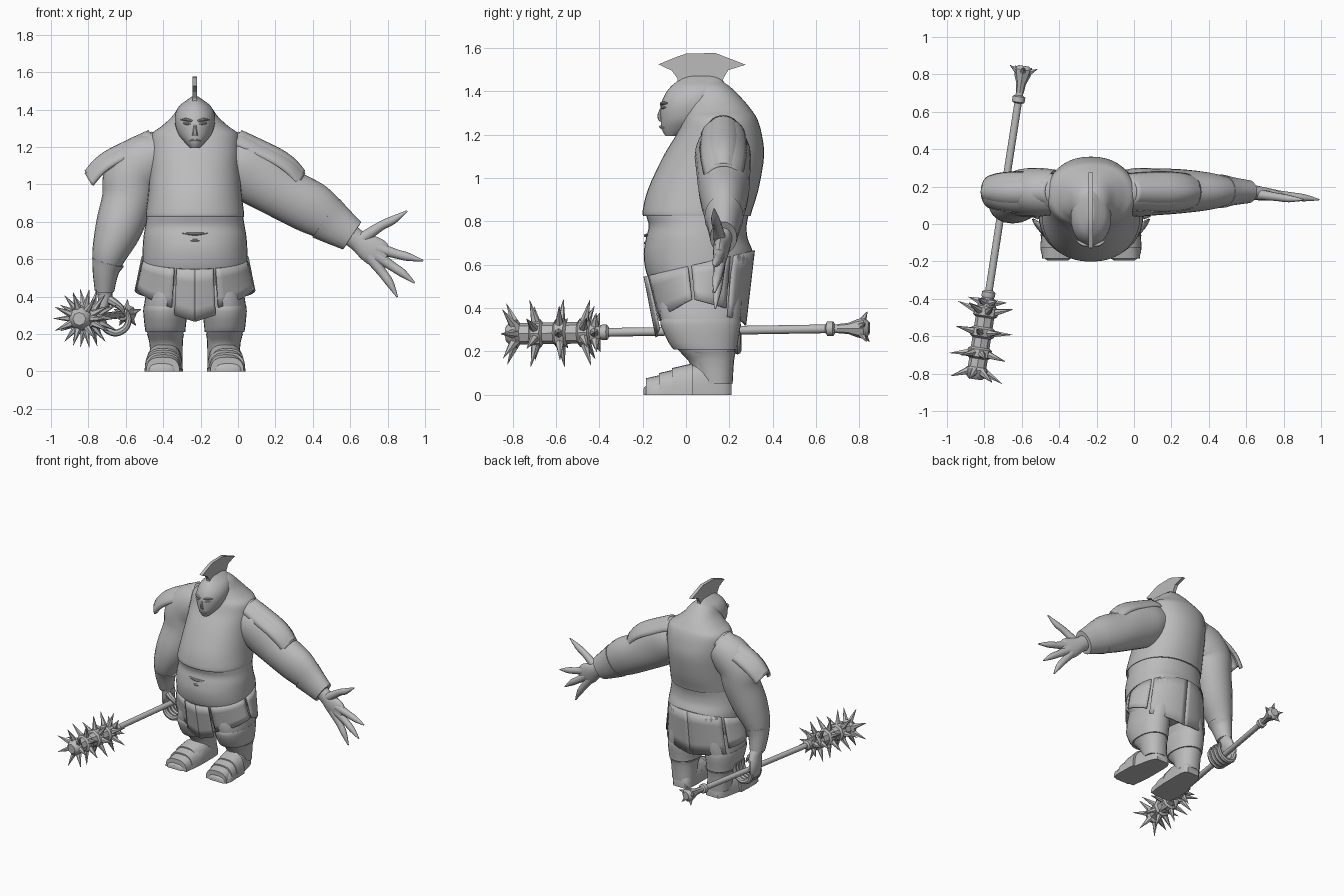
import bpy, bmesh, math
from mathutils import Vector, Matrix

C = -0.23  # x of the body's own mirror plane
grey = bpy.data.materials.new("plain grey")
grey.diffuse_color = (0.5, 0.5, 0.5, 1)


def finish(name, bm, angle=40, thick=0):
    bmesh.ops.recalc_face_normals(bm, faces=bm.faces[:])
    me = bpy.data.meshes.new(name)
    bm.to_mesh(me)
    bm.free()
    me.materials.append(grey)
    ob = bpy.data.objects.new(name, me)
    bpy.context.collection.objects.link(ob)
    if thick:
        m = ob.modifiers.new("thickness", 'SOLIDIFY')
        m.thickness, m.offset = thick, -1
    bpy.ops.object.select_all(action='DESELECT')
    ob.select_set(True)
    bpy.context.view_layer.objects.active = ob
    bpy.ops.object.shade_smooth_by_angle(angle=math.radians(angle))
    return ob


def curve(keys, n=4):
    """Catmull-Rom interpolation of tuples."""
    out = []
    for i in range(len(keys) - 1):
        a, b, c, d = (keys[max(0, min(len(keys) - 1, i + k))] for k in (-1, 0, 1, 2))
        for s in range(n):
            t = s / n
            out.append(tuple(q + 0.5 * t * (r - p + t * (2 * p - 5 * q + 4 * r - o + t * (3 * (q - r) + o - p)))
                             for p, q, r, o in zip(a, b, c, d)))
    return out + [keys[-1]]


def loft(name, rings, closed=True, caps=True, **kw):
    bm = bmesh.new()
    vs = [[bm.verts.new(p) for p in r] for r in rings]
    n = len(vs[0])
    for a, b in zip(vs, vs[1:]):
        for i in range(n if closed else n - 1):
            j = (i + 1) % n
            bm.faces.new((a[i], a[j], b[j], b[i]))
    if closed and caps:
        bm.faces.new(vs[0])
        bm.faces.new(vs[-1])
    return finish(name, bm, **kw)


def body(name, keys, p=2.2, sides=40, n=4, **kw):
    """Horizontal rings: z, centre x, half width, front y, back y."""
    def se(v):
        return math.copysign(abs(v) ** (2 / p), v)
    rings = []
    for z, cx, hx, yf, yb in curve(keys, n):
        rings.append([(cx + hx * se(math.sin(2 * math.pi * i / sides)),
                       (yf + yb) / 2 - (yb - yf) / 2 * se(math.cos(2 * math.pi * i / sides)), z)
                      for i in range(sides)])
    return loft(name, rings, **kw)


def tube(name, keys, sides=16, n=4, ref=(0, 1, 0), **kw):
    """Rings across a path: x, y, z, radius, radius along ref."""
    pts = curve(keys, n) if n > 1 else keys
    rings = []
    for i, k in enumerate(pts):
        t = (Vector(pts[min(i + 1, len(pts) - 1)][:3]) - Vector(pts[max(i - 1, 0)][:3])).normalized()
        u = t.cross(Vector(ref)).normalized()
        w = u.cross(t)
        rings.append([Vector(k[:3]) + u * k[3] * math.cos(2 * math.pi * j / sides)
                      + w * k[4] * math.sin(2 * math.pi * j / sides) for j in range(sides)])
    return loft(name, rings, **kw)


# torso: belly, chest plate running up into the hunched shoulders
body("belly", [(.40, C, .25, -.09, .22), (.50, C, .27, -.155, .28), (.57, C, .28, -.185, .30),
               (.65, C, .28, -.195, .31), (.72, C, .275, -.185, .285), (.78, C, .265, -.172, .28),
               (.84, C, .255, -.185, .29), (.90, C, .24, -.17, .29)])
body("chest_plate", [(.825, C, .262, -.197, .298), (.85, C, .262, -.2, .305), (.95, C, .25, -.175, .335),
                     (1.1, C, .24, -.105, .36), (1.2, C, .24, -.045, .35), (1.27, C, .23, -.015, .33),
                     (1.31, C, .18, 0, .305), (1.36, C, .125, .01, .265), (1.42, C, .08, .03, .205),
                     (1.45, C, .03, .06, .16)])
for z, h, dip in ((.735, .11, .012), (.70, .07, .004)):
    tube("belly_fold", [(C + h * s, -.182 + .03 * s * s, z + dip * s * s, .008 * (1.1 - abs(s)), .012 * (1.1 - abs(s)))
                        for s in (-1, -.5, 0, .5, 1)], sides=8, ref=(0, 1, 0))

# head with face and crest
body("head", [(1.195, C, .025, -.095, -.03), (1.225, C, .055, -.112, .06), (1.27, C, .09, -.117, .13),
              (1.33, C, .107, -.117, .17), (1.38, C, .104, -.1, .18), (1.42, C, .083, -.072, .185),
              (1.45, C, .045, -.035, .17), (1.47, C, .015, .0, .14)], p=2, sides=32)
tube("nose", [(C, -.114, 1.32, .007, .006), (C, -.121, 1.285, .011, .011), (C, -.113, 1.262, .016, .008)], sides=8)
tube("mouth", [(C - .028, -.1, 1.232, .004, .006), (C, -.114, 1.236, .008, .01), (C + .028, -.1, 1.232, .004, .006)], sides=8)
outline = [(-.035, 1.42), (-.04, 1.46), (-.065, 1.495), (-.127, 1.525), (-.035, 1.562), (.0, 1.574), (.135, 1.577),
           (.2, 1.552), (.275, 1.523), (.195, 1.498), (.172, 1.46), (.17, 1.42)]
loft("crest", [[(C + x, y, z) for y, z in outline] for x in (-.012, .012)], angle=25)

# skirt of separate hanging panels: start angle, end angle, bottom z at both ends
def skirt_point(a, f, zb):
    top = .605 - .06 * math.cos(a)
    front, back = -.196 + .055 * f, .318 - .04 * f
    return (C + (.288 + .035 * f) * math.sin(a),
            (front + back) / 2 - (back - front) / 2 * math.cos(a), top + (zb - top) * f)

for a0, a1, z0, z1 in ((-20, 0, .30, .265), (0, 20, .265, .30), (23, 78, .34, .44), (82, 124, .44, .40),
                       (128, 180, .36, .32), (180, 232, .32, .36), (236, 278, .40, .44), (282, 337, .44, .34)):
    loft("skirt_panel", [[skirt_point(math.radians(a0 + (a1 - a0) * i / 8), f / 4, z0 + (z1 - z0) * i / 8)
                          for i in range(9)] for f in range(5)], closed=False, thick=.01)

# mirrored parts: eyes, legs, shin guards, feet, shoulder pads
for s in (-1, 1):
    def X(o):
        return C + s * o
    tube("eye", [(X(.025), -.113, 1.322, .003, .005), (X(.043), -.107, 1.326, .008, .008),
                 (X(.062), -.096, 1.326, .003, .005)], sides=8)
    tube("brow", [(X(.015), -.115, 1.338, .006, .006), (X(.045), -.108, 1.346, .008, .01),
                  (X(.075), -.088, 1.345, .004, .004)], sides=8)
    body("leg", [(.56, X(.12), .12, -.1, .25), (.43, X(.14), .12, -.125, .26), (.34, X(.158), .115, -.115, .25),
                 (.26, X(.16), .108, -.085, .235), (.2, X(.158), .095, -.03, .225), (.14, X(.155), .08, .02, .21),
                 (.05, X(.15), .075, .03, .2)], sides=28)
    body("knee_guard", [(.21, X(.158), .106, -.058, .237), (.24, X(.159), .11, -.08, .24),
                        (.32, X(.159), .118, -.117, .252), (.35, X(.158), .116, -.115, .25)], sides=28, n=2)
    body("ankle_guard", [(.05, X(.15), .084, .06, .215), (.16, X(.155), .09, .02, .222),
                         (.2, X(.158), .1, -.02, .23)], sides=24, n=2)
    # foot sections along y: y, offset, half width, height
    def section(y, o, hx, h):
        return [(X(o) + hx * math.copysign(abs(math.cos(t)) ** .7, math.cos(t)), y,
                 max(0, h * math.copysign(abs(math.sin(t)) ** .8, math.sin(t)) if math.sin(t) > 0 else 0))
                for t in (math.pi * i / 14 for i in range(15))]
    loft("foot", [section(*k) for k in curve([(.21, .14, .05, .07), (.17, .143, .075, .13), (.05, .155, .09, .145),
                                              (-.05, .165, .098, .105), (-.12, .172, .098, .075),
                                              (-.17, .176, .085, .055), (-.195, .178, .055, .03)])])
    for y, h, w in ((-.02, .135, .1), (-.08, .112, .1), (-.14, .088, .092)):
        loft("toe_plate", [section(y + .05, .165, w, h + .01), section(y - .045, .172, w * .97, h - .012)], angle=30)
    # shoulder pad arches over the arm, with a raised centre plate
    pad = [(.2, 1.275, .09), (.25, 1.278, .1), (.37, 1.222, .108), (.47, 1.172, .108), (.54, 1.12, .1), (.59, 1.06, .085)]
    for part, scale, lift, ends in (("shoulder_pad", 1, 0, 0), ("shoulder_pad_ridge", .72, .012, 1)):
        loft(part, [[(X(o + .1 * (1 - math.cos(t)) * -.6), .172 + w * scale * math.sin(t) / math.sin(1.2),
                      z + lift - .1 * scale * (1 - math.cos(t)))
                     for t in (-1.2 + .24 * i for i in range(11))] for o, z, w in curve(pad[ends:])],
             closed=False, thick=.022)

# outstretched left arm, cuff, hand and clawed fingers
tube("left_arm", [(-.05, .17, 1.13, .13, .12), (.02, .17, 1.1, .155, .13), (.12, .172, 1.04, .165, .125),
                  (.25, .175, .95, .143, .118), (.4, .175, .87, .138, .1), (.52, .175, .785, .105, .07),
                  (.6, .173, .73, .08, .055)], sides=24)
tube("left_cuff", [(.47, .175, .82, .126, .09), (.52, .175, .785, .112, .077), (.61, .173, .725, .088, .062)], sides=20)
tube("left_palm", [(.58, .172, .745, .06, .045), (.64, .168, .7, .055, .04), (.7, .16, .66, .072, .035),
                   (.75, .155, .63, .075, .028), (.79, .15, .605, .05, .018)], sides=16)
for path in ([(.65, .16, .7), (.76, .145, .775), (.83, .135, .81), (.905, .13, .858)],
             [(.74, .155, .66), (.84, .148, .63), (.91, .14, .612), (.99, .13, .592)],
             [(.74, .155, .62), (.82, .15, .565), (.88, .14, .525), (.945, .132, .472)],
             [(.7, .155, .62), (.77, .15, .53), (.81, .142, .475), (.852, .135, .397)]):
    tube("left_finger", [p + (r, r * .9) for p, r in zip(path, (.034, .025, .022, .004))], sides=10)

# lowered right arm, cuff, palm and fingers curled round the shaft
tube("right_arm", [(-.42, .17, 1.16, .12, .12), (-.5, .17, 1.12, .15, .13), (-.57, .168, 1.04, .15, .13),
                   (-.59, .16, .92, .138, .127), (-.64, .128, .76, .125, .125), (-.69, .115, .62, .092, .1),
                   (-.713, .13, .5, .055, .06), (-.712, .15, .42, .044, .05)], sides=24)
tube("right_cuff", [(-.695, .118, .585, .088, .094), (-.708, .125, .53, .07, .077), (-.714, .145, .43, .052, .058)], sides=20)
tube("right_palm", [(-.712, .145, .45, .042, .045), (-.712, .165, .39, .038, .06), (-.725, .185, .32, .026, .07),
                    (-.725, .19, .25, .018, .06)], sides=14)
for i in range(4):
    tube("right_finger", [(-.655 + .072 * math.cos(a), .135 + .034 * i, .287 + .082 * math.sin(a), r, r)
                          for a, r in ((3.2, .018), (3.9, .02), (4.7, .019), (5.5, .018), (6.2, .015), (6.9, .004))],
         sides=8, ref=(0, 1, 0))
tube("right_thumb", [(-.7, .14, .39, .024, .024), (-.665, .125, .37, .022, .022), (-.625, .125, .34, .016, .016),
                     (-.605, .13, .3, .004, .004)], sides=8)


# spiked mace: every piece is placed by its y along the slanted axis
def axis(y):
    return Vector((-.72 + .155 * y, y, .294 + .016 * y))

def turned(name, profile, sides):
    tube(name, [tuple(axis(y)) + (r, r) for y, r in profile], sides=sides, n=1, ref=(0, 0, 1), angle=35)

turned("mace_shaft", [(-.42, .02), (.84, .02)], 12)
turned("mace_collar", [(-.4, .03), (-.385, .036), (-.365, .036), (-.355, .022)], 12)
turned("mace_grip_ring", [(.645, .022), (.652, .034), (.68, .034), (.687, .022)], 12)
turned("mace_pommel", [(.7, .021), (.75, .026), (.79, .042), (.825, .05), (.845, .03)], 8)
turned("mace_head", [(-.83, .035), (-.805, .06), (-.78, .065), (-.765, .05), (-.72, .05), (-.71, .065), (-.67, .065),
                     (-.66, .05), (-.61, .05), (-.6, .065), (-.56, .065), (-.55, .05), (-.5, .05), (-.49, .065),
                     (-.45, .065), (-.44, .05), (-.41, .045), (-.39, .03)], 8)


def spikes(name, rows, base):
    bm = bmesh.new()
    D = Vector((.155, 1, .016)).normalized()
    U = D.cross(Vector((0, 0, 1))).normalized()
    W = U.cross(D)
    for y, count, turn, lean, inner, length in rows:
        for i in range(count):
            a = 2 * math.pi * (i + turn) / count
            out = U * math.cos(a) + W * math.sin(a)
            d = (out + D * lean).normalized()
            m = Matrix.Translation(axis(y) + out * inner + d * length / 2) @ d.to_track_quat('Z', 'Y').to_matrix().to_4x4()
            bmesh.ops.create_cone(bm, cap_ends=True, segments=6, radius1=base, radius2=.001, depth=length, matrix=m)
    finish(name, bm, angle=25)

spikes("mace_spikes", [(-.785, 7, 0, -.45, .04, .115), (-.69, 7, .5, -.2, .04, .12), (-.58, 7, 0, .1, .04, .12),
                       (-.47, 7, .5, .3, .04, .12), (-.42, 6, 0, .2, .03, .075)], .024)
spikes("pommel_spikes", [(.81, 5, .25, .55, .025, .06)], .022)
